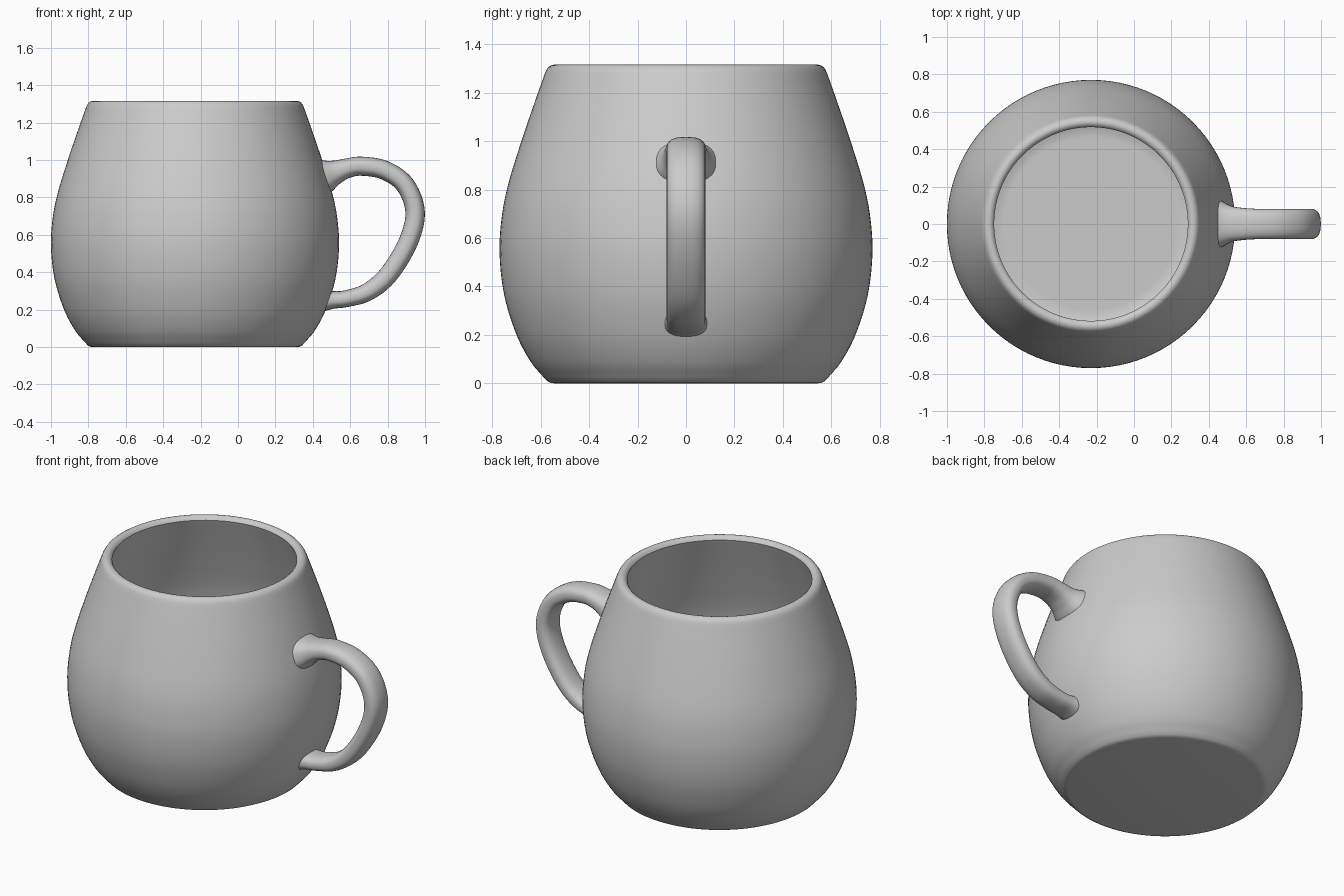
import bpy, bmesh, math
from mathutils import Vector

if "Cube" in bpy.data.objects:
    bpy.data.objects.remove(bpy.data.objects["Cube"])

CX = -0.23      # body axis
WALL = 0.06


def smooth_path(pts, steps):
    """Catmull-Rom through points of any dimension."""
    pts = [Vector(p) for p in pts]
    ext = [2 * pts[0] - pts[1]] + pts + [2 * pts[-1] - pts[-2]]
    out = []
    for i in range(len(pts) - 1):
        a, b, c, d = ext[i:i + 4]
        for k in range(steps):
            t = k / steps
            out.append(0.5 * (2 * b + (c - a) * t + (2 * a - 5 * b + 4 * c - d) * t * t
                              + (3 * b - a - 3 * c + d) * t ** 3))
    return out + [pts[-1]]


def skin(bm, rings):
    for r0, r1 in zip(rings, rings[1:]):
        n = len(r0)
        for j in range(n):
            bm.faces.new((r0[j], r0[(j + 1) % n], r1[(j + 1) % n], r1[j]))
    bm.faces.new(rings[0][::-1])
    bm.faces.new(rings[-1])


def finish(name, bm):
    bmesh.ops.recalc_face_normals(bm, faces=bm.faces)
    me = bpy.data.meshes.new(name)
    bm.to_mesh(me)
    bm.free()
    ob = bpy.data.objects.new(name, me)
    bpy.context.collection.objects.link(ob)
    bpy.ops.object.select_all(action='DESELECT')
    ob.select_set(True)
    bpy.context.view_layer.objects.active = ob
    bpy.ops.object.shade_smooth_by_angle(angle=math.radians(40))
    return ob


# Mug body: outer wall, rounded rim, offset inner wall and floor
outer = smooth_path([(0.59, 0.027), (0.642, 0.09), (0.70, 0.2), (0.75, 0.36), (0.77, 0.53),
                     (0.762, 0.68), (0.735, 0.82), (0.68, 1.0), (0.622, 1.17), (0.583, 1.28)], 5)
foot = [Vector(p) for p in ((0.545, 0), (0.56, 0.002), (0.573, 0.009))]
rim = [Vector(p) for p in ((0.577, 1.294), (0.569, 1.306), (0.558, 1.313), (0.546, 1.316),
                           (0.534, 1.313), (0.524, 1.305), (0.518, 1.295))]
inner = [Vector((p.x - WALL, p.y)) for p in reversed(outer) if p.y >= 0.2]
floor = smooth_path([(0.636, 0.19), (0.60, 0.135), (0.55, 0.092), (0.49, 0.072), (0.44, 0.07)], 3)
profile = foot + outer + rim + inner + floor

bm = bmesh.new()
N = 96
skin(bm, [[bm.verts.new((CX + p.x * math.cos(2 * math.pi * j / N),
                         p.x * math.sin(2 * math.pi * j / N), p.y)) for j in range(N)]
          for p in profile])
finish("mug_body", bm)

# Handle: (x, z, half thickness, half width) along the centre line, flared at the wall
stations = smooth_path([(0.44, 0.905, 0.105, 0.14), (0.475, 0.917, 0.088, 0.118),
                        (0.52, 0.934, 0.066, 0.096), (0.58, 0.955, 0.053, 0.086),
                        (0.66, 0.967, 0.051, 0.081), (0.785, 0.945, 0.051, 0.08),
                        (0.895, 0.865, 0.051, 0.08), (0.947, 0.72, 0.052, 0.08),
                        (0.907, 0.555, 0.052, 0.08), (0.80, 0.382, 0.051, 0.08),
                        (0.69, 0.293, 0.048, 0.08), (0.58, 0.259, 0.045, 0.08),
                        (0.51, 0.252, 0.047, 0.083), (0.46, 0.25, 0.058, 0.092)], 6)
bm = bmesh.new()
rings = []
M = 32
for i, s in enumerate(stations):
    a, b = stations[max(i - 1, 0)], stations[min(i + 1, len(stations) - 1)]
    t = Vector((b[0] - a[0], b[1] - a[1])).normalized()
    ring = []
    for j in range(M):
        c, d = math.cos(2 * math.pi * j / M), math.sin(2 * math.pi * j / M)
        u = math.copysign(abs(c) ** 0.8, c) * s[2]
        v = math.copysign(abs(d) ** 0.8, d) * s[3]
        ring.append(bm.verts.new((s[0] - t.y * u, v, s[1] + t.x * u)))
    rings.append(ring)
skin(bm, rings)
finish("handle", bm)
